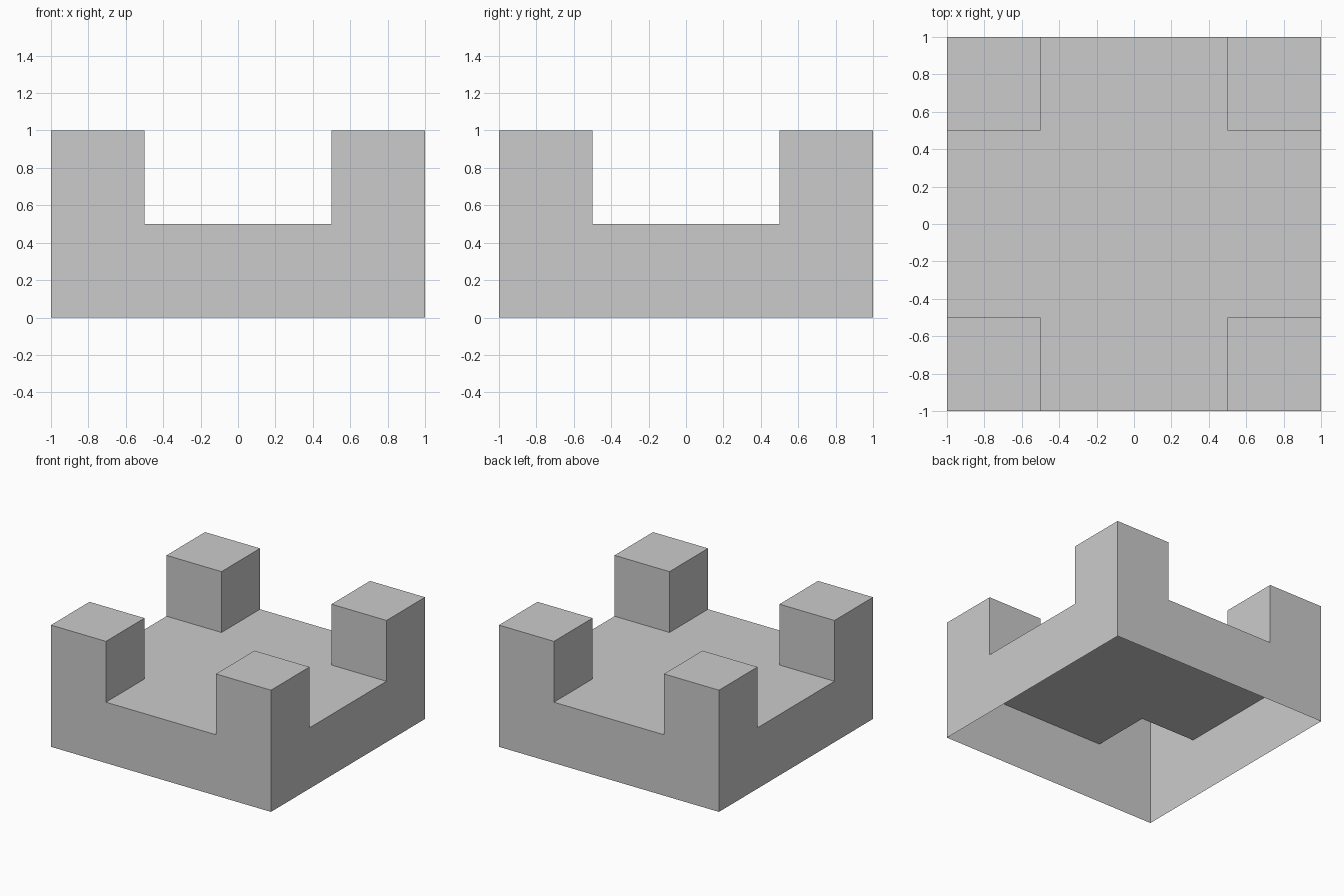
import bpy, bmesh

if "Cube" in bpy.data.objects:
    bpy.data.objects.remove(bpy.data.objects["Cube"])

S, DECK, TOP, TOWER = 1.0, 0.5, 1.0, 0.5  # half width, deck height, tower height, tower inner edge


def raise_faces(bm, faces, height):
    out = bmesh.ops.extrude_face_region(bm, geom=faces)["geom"]
    for v in out:
        if isinstance(v, bmesh.types.BMVert):
            v.co.z += height


def in_corner(c):
    return abs(c.x) > TOWER and abs(c.y) > TOWER


bm = bmesh.new()

# Square footprint raised to the deck
bmesh.ops.create_grid(bm, x_segments=4, y_segments=4, size=S)
raise_faces(bm, bm.faces[:], DECK)

# Four corner towers raised from the deck
corners = [f for f in bm.faces
           if abs(f.calc_center_median().z - DECK) < 1e-4
           and in_corner(f.calc_center_median())]
raise_faces(bm, corners, TOP - DECK)
bmesh.ops.recalc_face_normals(bm, faces=bm.faces[:])

# Open underside, hollow through into the towers
hidden = []
for f in bm.faces:
    c = f.calc_center_median()
    flat = max(v.co.z for v in f.verts) - min(v.co.z for v in f.verts) < 1e-4
    if flat and (c.z < 1e-4 or (abs(c.z - DECK) < 1e-4 and in_corner(c))):
        hidden.append(f)
bmesh.ops.delete(bm, geom=hidden, context='FACES')

# Merge coplanar faces into clean flat panels
bmesh.ops.dissolve_limit(bm, angle_limit=0.01, verts=bm.verts[:], edges=bm.edges[:])

mesh = bpy.data.meshes.new("corner_tower_shell")
bm.to_mesh(mesh)
bm.free()
obj = bpy.data.objects.new("corner_tower_shell", mesh)
bpy.context.collection.objects.link(obj)
